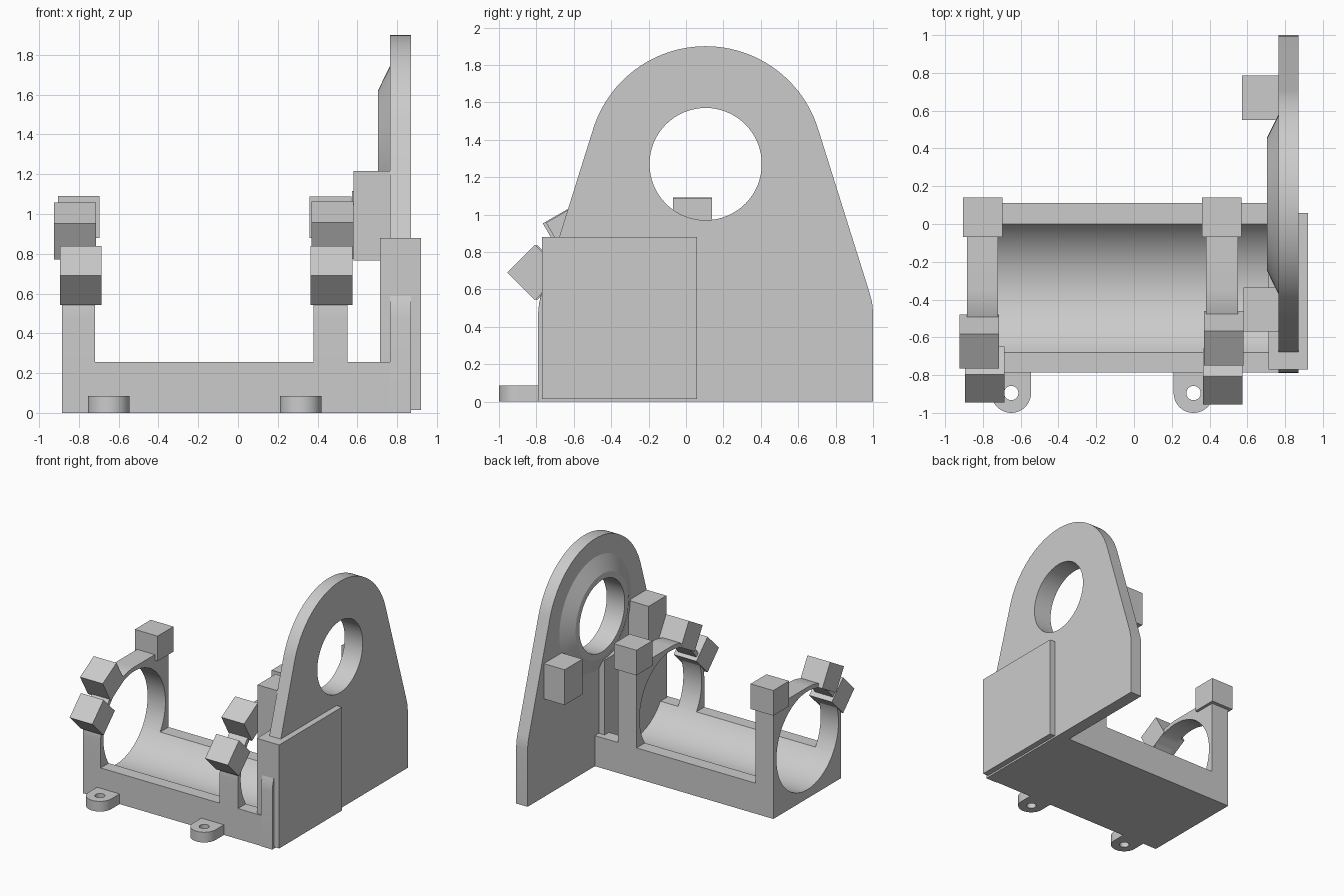
import bpy, bmesh, math
from mathutils import Matrix, Vector

if "Cube" in bpy.data.objects:
    bpy.data.objects.remove(bpy.data.objects["Cube"])

grey = bpy.data.materials.new("plain grey")
grey.diffuse_color = (0.6, 0.6, 0.6, 1)
grey.use_nodes = True
grey.node_tree.nodes["Principled BSDF"].inputs["Base Color"].default_value = grey.diffuse_color


def finish(name, bm):
    bmesh.ops.recalc_face_normals(bm, faces=bm.faces[:])
    me = bpy.data.meshes.new(name)
    bm.to_mesh(me)
    bm.free()
    me.materials.append(grey)
    ob = bpy.data.objects.new(name, me)
    bpy.context.collection.objects.link(ob)
    bpy.ops.object.select_all(action='DESELECT')
    ob.select_set(True)
    bpy.context.view_layer.objects.active = ob
    bpy.ops.object.shade_smooth_by_angle(angle=math.radians(25))
    return ob


def arc(cu, cv, r, a0, a1, n):
    """Points on an arc, angles in degrees."""
    pts = []
    for i in range(n + 1):
        a = math.radians(a0 + (a1 - a0) * i / n)
        pts.append((cu + r * math.cos(a), cv + r * math.sin(a)))
    return pts


def extrude(name, loops, lo, hi, axis):
    """Fill outlines (later loops are holes) and extrude along x or z."""
    bm = bmesh.new()
    for loop in loops:
        vs = [bm.verts.new((lo, u, v) if axis == 'x' else (u, v, lo)) for u, v in loop]
        for i, v in enumerate(vs):
            bm.edges.new((v, vs[(i + 1) % len(vs)]))
    bmesh.ops.triangle_fill(bm, use_beauty=True, edges=bm.edges[:])
    res = bmesh.ops.extrude_face_region(bm, geom=bm.faces[:])
    move = Vector((hi - lo, 0, 0)) if axis == 'x' else Vector((0, 0, hi - lo))
    bmesh.ops.translate(bm, vec=move,
                        verts=[g for g in res['geom'] if isinstance(g, bmesh.types.BMVert)])
    return finish(name, bm)


def block(name, center, size, tilt=0):
    bm = bmesh.new()
    mat = (Matrix.Translation(center) @ Matrix.Rotation(math.radians(tilt), 4, 'X')
           @ Matrix.Diagonal((*size, 1)))
    bmesh.ops.create_cube(bm, size=1, matrix=mat)
    return finish(name, bm)


def span(name, x, y, z):
    """Box given by its limits."""
    return block(name, [(a + b) / 2 for a, b in (x, y, z)], [b - a for a, b in (x, y, z)])


# Shared bore of the cradle and its two rings
BY, BZ, BR = -0.34, 0.484, 0.41
RIM = 0.255
A = math.degrees(math.asin((BZ - RIM) / BR))

# Cradle base with a round trough
extrude("cradle_base", [[(-0.785, 0), (0.11, 0), (0.11, RIM)]
        + arc(BY, BZ, BR, -A, -180 + A, 32) + [(-0.785, RIM)]], -0.885, 0.80, 'x')

# Clamp rings: square at the back, rounded at the front top
ring = ([(0.11, RIM), (0.11, 0.929)] + arc(BY, BZ, 0.445, 90, 180, 24)
        + [(-0.785, RIM)] + arc(BY, BZ, BR, 180 + A, -A, 56))
extrude("left_ring", [ring], -0.885, -0.72, 'x')
extrude("right_ring", [ring], 0.38, 0.55, 'x')

# Clamp cubes: upright at the back, tilted around the front
S = 0.21
for side, back, mid, low in (
        ("left", (-0.80, 0.035, 0.985), (-0.82, -0.622, 0.914), (-0.79, -0.797, 0.69)),
        ("right", (0.465, 0.035, 0.983), (0.475, -0.605, 0.918), (0.47, -0.807, 0.69))):
    block(side + "_back_cube", back, (S, S, S))
    block(side + "_upper_cube", mid, (S, S, S), 30)
    block(side + "_lower_cube", low, (S, S, S), 45)

# End plate with tapered sides, round top and a hole
PY, PZ = 0.105, 1.27
top = arc(PY, PZ, 0.63, 17, 163, 48)
half = [(0.895, 0.0), (0.895, 0.48), (0.89, 0.53), (0.877, 0.58)]
outline = ([(PY + u, v) for u, v in half] + top
           + [(PY - u, v) for u, v in reversed(half)])
extrude("end_plate", [outline, arc(PY, PZ, 0.30, 0, 354.375, 63)], 0.765, 0.87, 'x')

# Conical boss round the plate hole
bm = bmesh.new()
N = 64
rows = []
for x, r in ((0.765, 0.475), (0.703, 0.35), (0.703, 0.30), (0.765, 0.30)):
    rows.append([bm.verts.new((x, u, v)) for u, v in arc(PY, PZ, r, 0, 360 - 360 / N, N - 1)])
for k in range(4):
    p, q = rows[k], rows[(k + 1) % 4]
    for i in range(N):
        j = (i + 1) % N
        bm.faces.new((p[i], p[j], q[j], q[i]))
finish("hole_boss", bm)

# Reinforcing box and stop blocks on the plate
span("plate_box", (0.713, 0.92), (-0.77, 0.058), (0.015, 0.88))
span("front_stop", (0.58, 0.77), (-0.57, -0.335), (0.765, 1.215))
span("back_stop", (0.572, 0.77), (0.55, 0.785), (0.82, 1.115))

# Mounting ears with screw holes
for side, x in (("left", -0.65), ("right", 0.315)):
    ear = [(x + 0.105, -0.78), (x - 0.105, -0.78)] + arc(x, -0.895, 0.105, 180, 360, 24)
    extrude(side + "_ear", [ear, arc(x, -0.895, 0.038, 0, 345, 23)], 0, 0.085, 'z')
